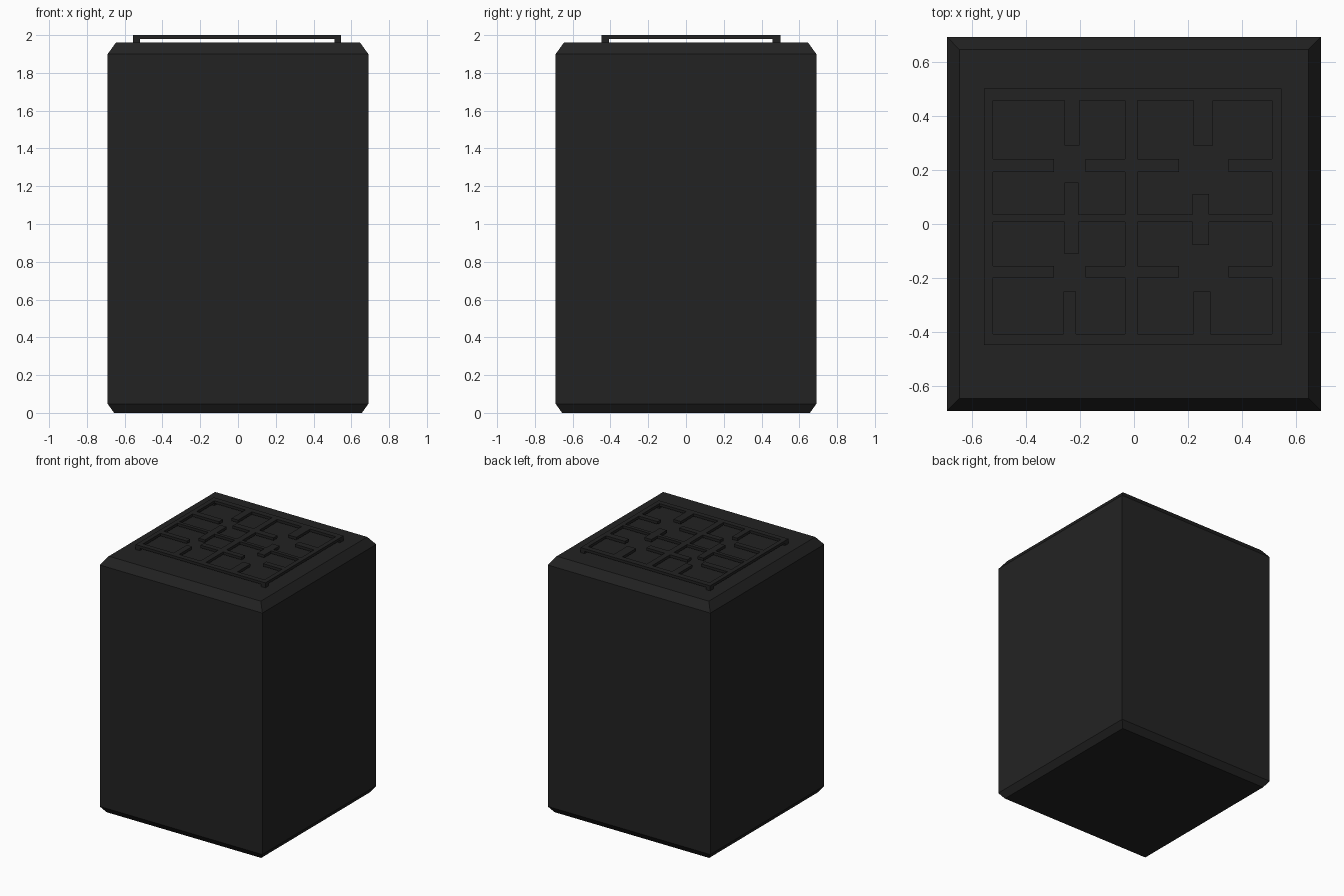
import bpy, bmesh

if "Cube" in bpy.data.objects:
    bpy.data.objects.remove(bpy.data.objects["Cube"])

charcoal = bpy.data.materials.new("charcoal")
charcoal.diffuse_color = (0.0165, 0.0165, 0.0165, 1)
charcoal.use_nodes = True
charcoal.node_tree.nodes["Principled BSDF"].inputs["Base Color"].default_value = charcoal.diffuse_color


def finish(name, bm):
    bmesh.ops.recalc_face_normals(bm, faces=bm.faces)
    mesh = bpy.data.meshes.new(name)
    bm.to_mesh(mesh)
    bm.free()
    mesh.materials.append(charcoal)
    obj = bpy.data.objects.new(name, mesh)
    bpy.context.collection.objects.link(obj)
    return obj


# Cabinet body: square rings (half width, height) lofted, chamfered top and bottom
bm = bmesh.new()
rings = []
for half, z in [(0.656, 0), (0.69, 0.048), (0.69, 1.90), (0.645, 1.962)]:
    rings.append([bm.verts.new((sx * half, sy * half, z))
                  for sx, sy in [(-1, -1), (1, -1), (1, 1), (-1, 1)]])
for low, high in zip(rings, rings[1:]):
    for i in range(4):
        j = (i + 1) % 4
        bm.faces.new((low[i], low[j], high[j], high[i]))
bm.faces.new(rings[0])
bm.faces.new(rings[-1])
finish("cabinet_body", bm)

# Grille layout: x0, x1, y0, y1 of the outer frame, centre cross and stubs
X0, X1, Y0, Y1 = -0.555, 0.545, -0.447, 0.50      # outer frame
IX0, IX1, IY0, IY1 = -0.52, 0.51, -0.407, 0.457   # inner edge of frame
bars = [
    (X0, IX0, Y0, Y1), (IX1, X1, Y0, Y1), (X0, X1, Y0, IY0), (X0, X1, IY1, Y1),
    (-0.033, 0.013, IY0, IY1), (IX0, IX1, 0.007, 0.035),
    # stubs from the top and bottom edges
    (-0.257, -0.202, 0.29, IY1), (0.22, 0.292, 0.29, IY1),
    (-0.26, -0.215, IY0, -0.25), (0.22, 0.282, IY0, -0.25),
    # stubs crossing the horizontal centre bar
    (-0.257, -0.205, -0.11, 0.154), (0.217, 0.277, -0.077, 0.11),
]
# side stubs and stubs crossing the vertical centre bar
for low, high in [(0.192, 0.24), (-0.197, -0.156)]:
    bars += [(IX0, -0.296, low, high), (-0.18, 0.167, low, high), (0.35, IX1, low, high)]

# Fill every grid cell covered by a bar, then extrude into one clean plate
xs = sorted({v for b in bars for v in b[:2]})
ys = sorted({v for b in bars for v in b[2:]})
bm = bmesh.new()
for xa, xb in zip(xs, xs[1:]):
    for ya, yb in zip(ys, ys[1:]):
        cx, cy = (xa + xb) / 2, (ya + yb) / 2
        if any(b[0] < cx < b[1] and b[2] < cy < b[3] for b in bars):
            bm.faces.new([bm.verts.new((x, y, 1.98))
                          for x, y in [(xa, ya), (xb, ya), (xb, yb), (xa, yb)]])
bmesh.ops.remove_doubles(bm, verts=bm.verts, dist=1e-5)
grille = finish("top_grille", bm)
solid = grille.modifiers.new("thickness", "SOLIDIFY")
solid.thickness = 0.02
solid.offset = 1 if grille.data.polygons[0].normal.z > 0 else -1

# Corner posts holding the grille above the body
for xa, xb, side in [(X0, IX0, "left"), (IX1, X1, "right")]:
    for ya, yb, end in [(Y0, IY0, "front"), (IY1, Y1, "back")]:
        bm = bmesh.new()
        bmesh.ops.create_cube(bm, size=1)
        bmesh.ops.scale(bm, vec=(xb - xa, yb - ya, 0.02), verts=bm.verts)
        bmesh.ops.translate(bm, vec=((xa + xb) / 2, (ya + yb) / 2, 1.97), verts=bm.verts)
        finish(f"grille_post_{end}_{side}", bm)
